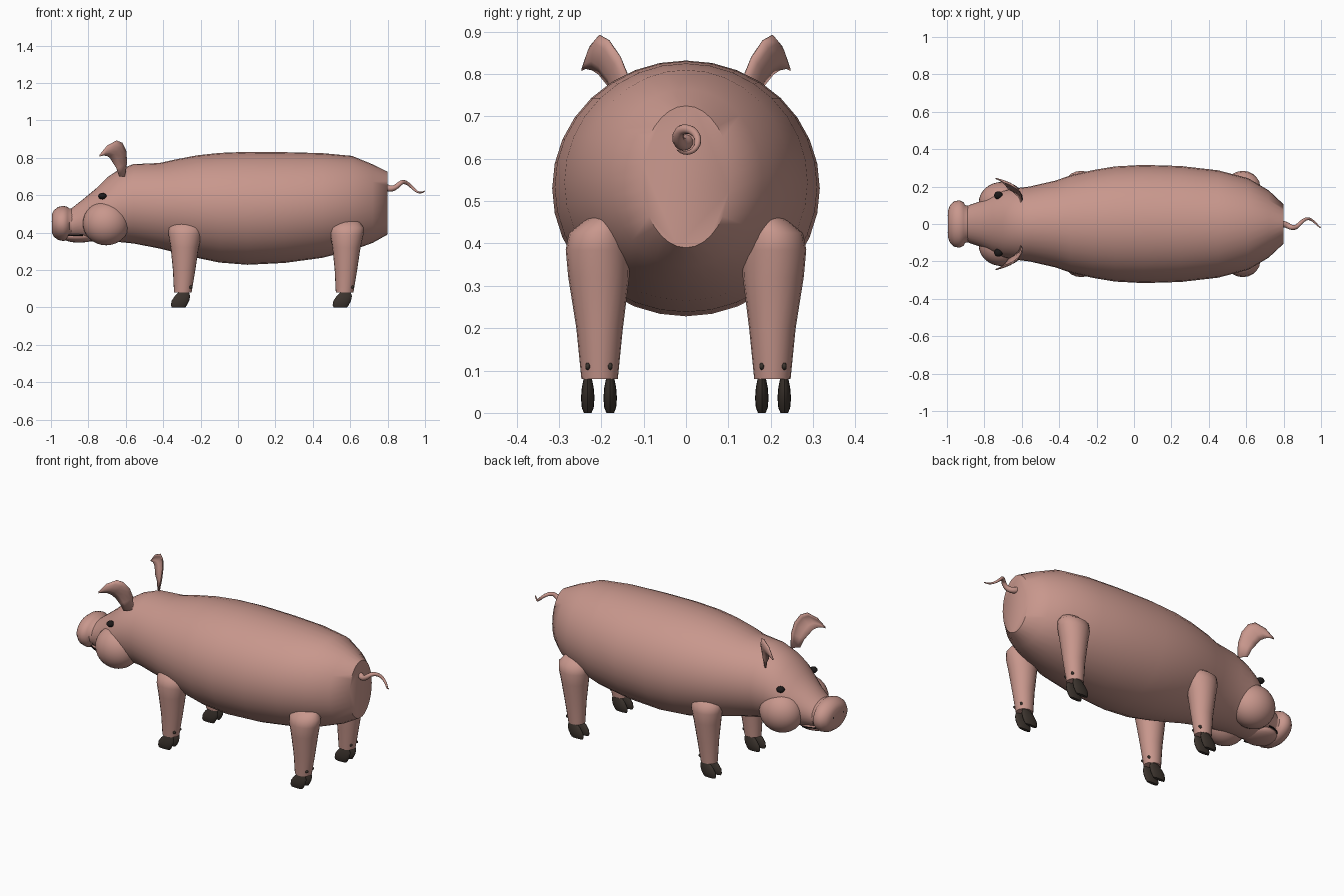
import bpy, bmesh, math
from mathutils import Vector

cube = bpy.data.objects.get("Cube")
if cube:
    bpy.data.objects.remove(cube, do_unlink=True)


def make_material(name, rgb):
    m = bpy.data.materials.new(name)
    m.use_nodes = True
    m.diffuse_color = (*rgb, 1)
    m.node_tree.nodes["Principled BSDF"].inputs["Base Color"].default_value = (*rgb, 1)
    return m


SKIN = make_material("pink skin", (0.58, 0.31, 0.265))
HOOF = make_material("dark hoof", (0.045, 0.034, 0.027))
BLACK = make_material("eye black", (0.012, 0.01, 0.01))


def finish(name, bm, mat, angle=50):
    """Turn a bmesh into a smooth shaded object."""
    bmesh.ops.recalc_face_normals(bm, faces=bm.faces)
    mesh = bpy.data.meshes.new(name)
    bm.to_mesh(mesh)
    bm.free()
    obj = bpy.data.objects.new(name, mesh)
    bpy.context.collection.objects.link(obj)
    mesh.materials.append(mat)
    bpy.ops.object.select_all(action="DESELECT")
    obj.select_set(True)
    bpy.context.view_layer.objects.active = obj
    bpy.ops.object.shade_smooth_by_angle(angle=math.radians(angle))
    return obj


def skin_rings(bm, rings, capped=True):
    rings = [[bm.verts.new(p) for p in ring] for ring in rings]
    for a, b in zip(rings, rings[1:]):
        for i in range(len(a)):
            j = (i + 1) % len(a)
            bm.faces.new((a[i], a[j], b[j], b[i]))
    if capped:
        bm.faces.new(rings[0])
        bm.faces.new(rings[-1])


def ellipse(centre, u, v, sides):
    turn = [2 * math.pi * i / sides for i in range(sides)]
    return [Vector(centre) + Vector(u) * math.cos(t) + Vector(v) * math.sin(t) for t in turn]


def loft_x(name, profile, mat, sides=32):
    """Profile entries: x, bottom z, top z, half width."""
    bm = bmesh.new()
    skin_rings(bm, [ellipse((x, 0, (lo + hi) / 2), (0, w, 0), (0, 0, (hi - lo) / 2), sides)
                    for x, lo, hi, w in profile])
    return finish(name, bm, mat)


def loft_z(name, profile, mat, x0, y0, side, sides=16):
    """Profile entries: z, x offset, y offset, x radius, y radius."""
    bm = bmesh.new()
    skin_rings(bm, [ellipse((x0 + dx, side * (y0 + dy), z), (rx, 0, 0), (0, ry, 0), sides)
                    for z, dx, dy, rx, ry in profile])
    return finish(name, bm, mat)


def ellipsoid(name, centre, radii, mat, segments=24):
    bm = bmesh.new()
    bmesh.ops.create_uvsphere(bm, u_segments=segments, v_segments=segments // 2, radius=1)
    for v in bm.verts:
        v.co = Vector(c + r * p for c, r, p in zip(centre, radii, v.co))
    return finish(name, bm, mat)


def tube(name, points, radii, mat, sides=10):
    bm = bmesh.new()
    rings = []
    for i, p in enumerate(points):
        along = (points[min(i + 1, len(points) - 1)] - points[max(i - 1, 0)]).normalized()
        u = along.cross(Vector((0, 0.3, 1))).normalized()
        v = along.cross(u)
        rings.append(ellipse(p, u * radii[i], v * radii[i], sides))
    skin_rings(bm, rings)
    return finish(name, bm, mat)


# Body and head in one tapering barrel
loft_x("body", [
    (0.80, 0.39, 0.725, 0.105), (0.72, 0.345, 0.765, 0.18), (0.61, 0.305, 0.81, 0.245),
    (0.45, 0.265, 0.825, 0.287), (0.25, 0.238, 0.83, 0.31), (0.05, 0.228, 0.832, 0.316),
    (-0.1, 0.24, 0.826, 0.308), (-0.22, 0.265, 0.813, 0.288), (-0.34, 0.295, 0.79, 0.26),
    (-0.42, 0.315, 0.772, 0.232), (-0.56, 0.342, 0.766, 0.2), (-0.64, 0.35, 0.735, 0.19),
    (-0.70, 0.35, 0.695, 0.178), (-0.76, 0.352, 0.635, 0.155), (-0.82, 0.355, 0.585, 0.122),
    (-0.89, 0.365, 0.53, 0.098)], SKIN)

# Snout disc
loft_x("snout", [
    (-0.87, 0.37, 0.53, 0.095), (-0.902, 0.37, 0.53, 0.1), (-0.912, 0.36, 0.538, 0.117),
    (-0.935, 0.355, 0.543, 0.127), (-0.962, 0.361, 0.537, 0.121), (-0.984, 0.377, 0.52, 0.1),
    (-0.995, 0.4, 0.5, 0.07)], SKIN)

# Lower jaw and the mouth line above it
ellipsoid("lower_jaw", (-0.85, 0, 0.38), (0.095, 0.088, 0.034), SKIN)
arc = [math.radians(a) for a in range(-90, 91, 10)]
tube("mouth_line", [Vector((-0.83 - 0.11 * math.cos(a), 0.102 * math.sin(a), 0.386)) for a in arc],
     [0.004] * len(arc), BLACK, 6)

# Ear outline: matching points on the rear and front edges, base to tip
EAR_REAR = [(-0.605, 0.115, 0.70), (-0.595, 0.13, 0.78), (-0.6, 0.155, 0.84), (-0.62, 0.182, 0.88),
            (-0.65, 0.203, 0.892), (-0.70, 0.225, 0.865), (-0.74, 0.243, 0.815)]
EAR_FRONT = [(-0.635, 0.16, 0.70), (-0.65, 0.175, 0.745), (-0.67, 0.185, 0.775), (-0.685, 0.205, 0.80),
             (-0.70, 0.22, 0.81), (-0.72, 0.235, 0.813), (-0.74, 0.245, 0.808)]


def ear(name, side):
    bm = bmesh.new()
    rows = []
    for rear, front in zip(EAR_REAR, EAR_FRONT):
        a, b = Vector(rear), Vector(front)
        row = []
        for k in range(5):
            t = k / 4
            p = a.lerp(b, t)
            cup = (b - a).length * 0.5 * t * (1 - t)
            p += Vector((cup, cup * 0.6, 0))
            row.append(bm.verts.new((p.x, side * p.y, p.z)))
        rows.append(row)
    for r, s in zip(rows, rows[1:]):
        for k in range(4):
            bm.faces.new((r[k], r[k + 1], s[k + 1], s[k]))
    obj = finish(name, bm, SKIN)
    thick = obj.modifiers.new("thickness", "SOLIDIFY")
    thick.thickness = 0.005
    thick.offset = 0


LEG = [(0.08, -0.01, 0, 0.047, 0.043), (0.2, -0.003, 0, 0.06, 0.055), (0.32, 0, 0.002, 0.075, 0.072),
       (0.385, 0.002, 0.004, 0.088, 0.076), (0.425, 0.004, 0.002, 0.09, 0.07),
       (0.455, 0.006, -0.01, 0.065, 0.045), (0.475, 0.006, -0.03, 0.03, 0.02)]
TOE = [(0, -0.03, 0, 0.036, 0.009), (0.012, -0.028, 0, 0.043, 0.014), (0.035, -0.02, 0, 0.047, 0.016),
       (0.06, -0.009, 0, 0.041, 0.014), (0.085, 0, 0, 0.025, 0.009)]

for side, label in ((-1, "near"), (1, "far")):
    # Face details
    ellipsoid("cheek_" + label, (-0.705, side * 0.115, 0.45), (0.125, 0.11, 0.118), SKIN, 32)
    ellipsoid("eye_" + label, (-0.725, side * 0.153, 0.595), (0.023, 0.022, 0.017), BLACK, 16)
    ellipsoid("nostril_" + label, (-0.987, side * 0.046, 0.458), (0.009, 0.014, 0.017), BLACK, 12)
    ear("ear_" + label, side)

    # Legs with cloven hooves and dewclaws
    for pair, x in (("fore", -0.285), ("hind", 0.58)):
        tag = pair + "_" + label
        loft_z("leg_" + tag, LEG, SKIN, x, 0.204, side, 20)
        for toe, y in (("inner", 0.179), ("outer", 0.232)):
            loft_z(f"hoof_{toe}_{tag}", TOE, HOOF, x - 0.003, y, side)
            ellipsoid(f"dewclaw_{toe}_{tag}", (x + 0.03, side * y, 0.11),
                      (0.012, 0.006, 0.009), HOOF, 10)

# Curly tail, widening into its spiral and thinning to the tip
points, radii = [], []
STEPS = 40
for i in range(STEPS + 1):
    t = i / STEPS
    x = 0.79 + 0.207 * t
    phase = 2 * math.pi * (x - 0.885) / 0.18
    r = 0.028 * min(1, t / 0.4)
    points.append(Vector((x, r * math.sin(phase), 0.642 + r * math.cos(phase))))
    radii.append(0.015 * (1 - t) + 0.003)
tube("tail", points, radii, SKIN)
